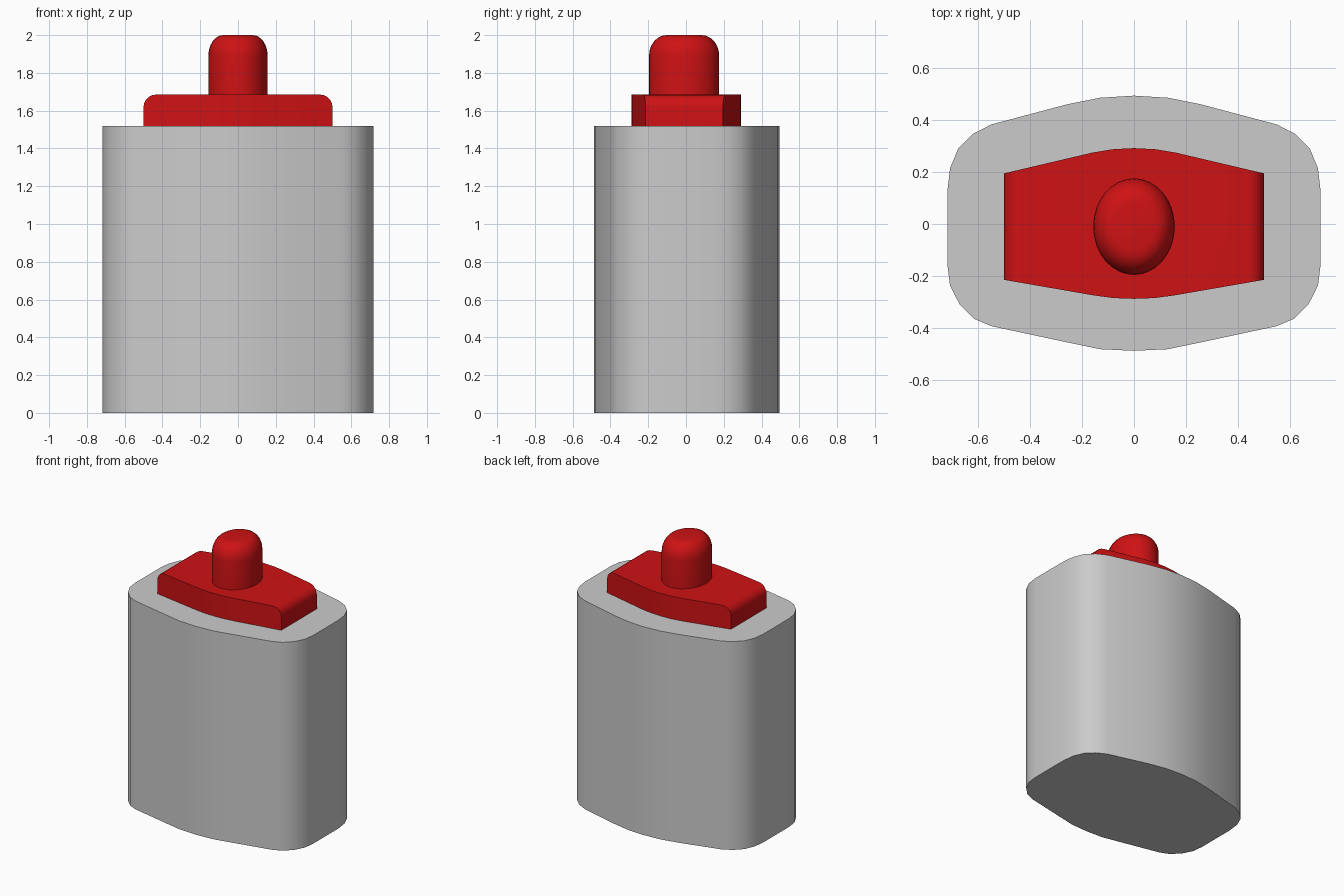
import bpy, bmesh, math

if "Cube" in bpy.data.objects:
    bpy.data.objects.remove(bpy.data.objects["Cube"])

red = bpy.data.materials.new("red")
red.diffuse_color = (0.62, 0.006, 0.007, 1)
red.use_nodes = True
red.node_tree.nodes["Principled BSDF"].inputs["Base Color"].default_value = red.diffuse_color


def mirrored(half):
    """Close a right-hand outline (bottom to top) with its mirror image in x."""
    return half + [(-x, y) for x, y in reversed(half) if x > 0]


def finish(bm, name, mat=None, angle=30):
    bmesh.ops.recalc_face_normals(bm, faces=bm.faces)
    me = bpy.data.meshes.new(name)
    bm.to_mesh(me)
    bm.free()
    ob = bpy.data.objects.new(name, me)
    bpy.context.collection.objects.link(ob)
    if mat:
        me.materials.append(mat)
    bpy.ops.object.select_all(action='DESELECT')
    bpy.context.view_layer.objects.active = ob
    ob.select_set(True)
    bpy.ops.object.shade_smooth_by_angle(angle=math.radians(angle))
    return ob


def loft(rings):
    """Skin a stack of equal rings and cap both ends."""
    bm = bmesh.new()
    rows = [[bm.verts.new(p) for p in r] for r in rings]
    n = len(rows[0])
    for a, b in zip(rows, rows[1:]):
        for i in range(n):
            j = (i + 1) % n
            bm.faces.new((a[i], a[j], b[j], b[i]))
    bm.faces.new(rows[0])
    bm.faces.new(rows[-1])
    return bm


def prism(outline, z0, z1):
    return loft([[(x, y, z) for x, y in outline] for z in (z0, z1)])


# Body: bowed front and back, rounded corners
body = mirrored([(0, -0.488), (0.13, -0.482), (0.26, -0.455), (0.55, -0.393),
                 (0.615, -0.365), (0.672, -0.308), (0.708, -0.238), (0.718, -0.16),
                 (0.718, 0.13), (0.708, 0.215), (0.677, 0.29), (0.62, 0.347),
                 (0.55, 0.383), (0.26, 0.460), (0.13, 0.486), (0, 0.494)])
finish(prism(body, 0, 1.52), "body")

# Plate: bowed outline, rounded along its two upper end edges
plate = mirrored([(0, -0.288), (0.08, -0.285), (0.16, -0.274), (0.5, -0.215),
                  (0.5, 0.195), (0.16, 0.275), (0.08, 0.288), (0, 0.292)])
bm = prism(plate, 1.52, 1.685)
ends = [e for e in bm.edges
        if all(abs(v.co.x) > 0.49 and v.co.z > 1.6 for v in e.verts)]
bmesh.ops.bevel(bm, geom=ends, offset=0.065, segments=5, profile=0.5, affect='EDGES')
finish(bm, "top_plate", red)

# Button: oval post with a rounded crown
levels = [(1, 1.66)]
for k in range(7):
    a = math.radians(15 * k)
    levels.append((0.5 + 0.5 * math.cos(a), 1.89 + 0.11 * math.sin(a)))
rings = [[(0.157 * s * math.cos(t), -0.01 + 0.186 * s * math.sin(t), z)
          for t in [math.tau * i / 32 for i in range(32)]] for s, z in levels]
finish(loft(rings), "button", red)
